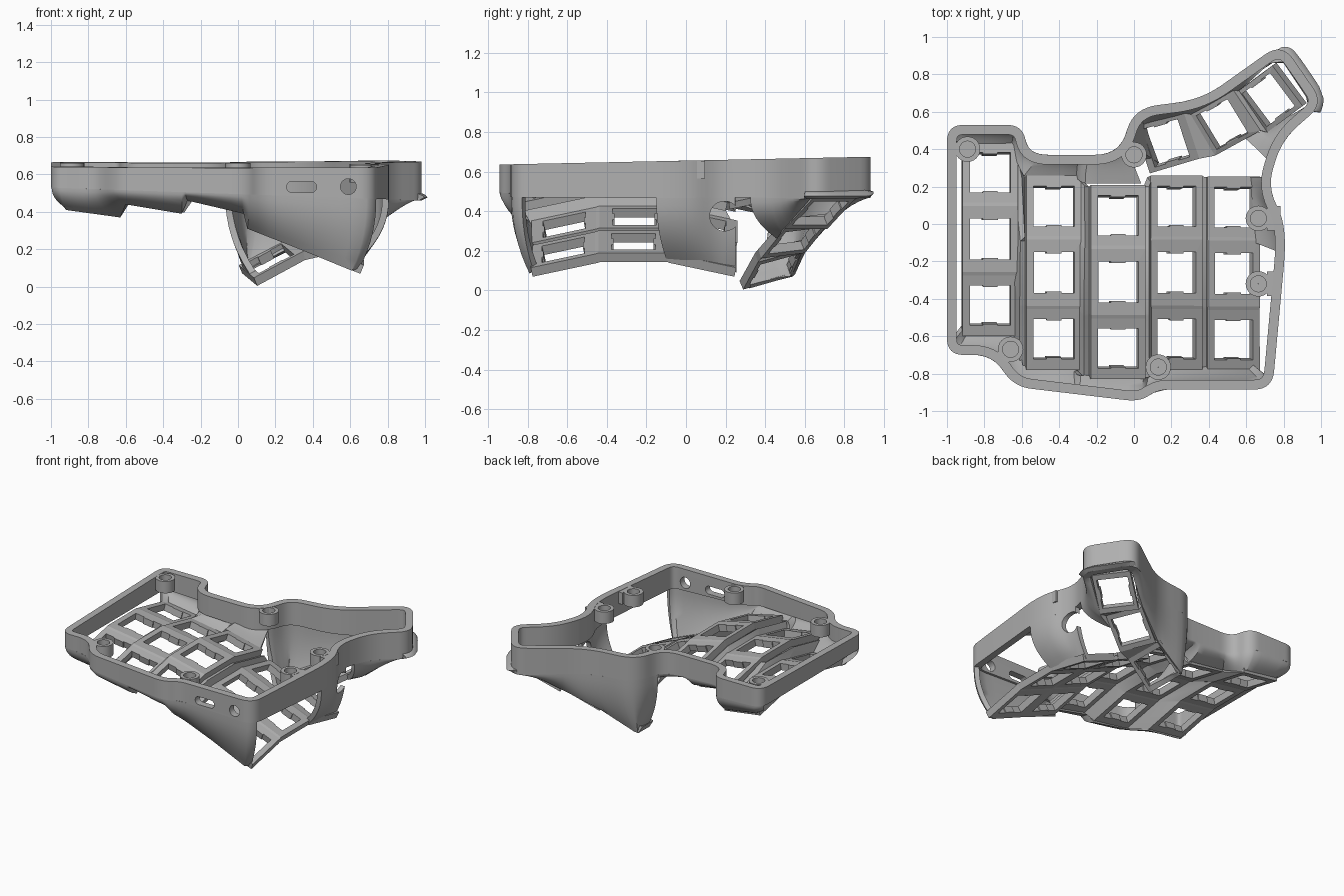
import bpy, bmesh, math
from mathutils import Vector as V
from mathutils.geometry import intersect_point_line

if "Cube" in bpy.data.objects:
    bpy.data.objects.remove(bpy.data.objects["Cube"])

grey = bpy.data.materials.new("grey plastic")
grey.use_nodes = True
COLOUR = (0.43, 0.43, 0.43, 1)
grey.diffuse_color = COLOUR
grey.node_tree.nodes["Principled BSDF"].inputs["Base Color"].default_value = COLOUR


def activate(ob):
    bpy.ops.object.select_all(action="DESELECT")
    ob.select_set(True)
    bpy.context.view_layer.objects.active = ob


def finish(name, bm, thickness=0, smooth=True):
    """Turn a bmesh into an object, thickened on the inner side."""
    mesh = bpy.data.meshes.new(name)
    bm.to_mesh(mesh)
    bm.free()
    ob = bpy.data.objects.new(name, mesh)
    bpy.context.collection.objects.link(ob)
    mesh.materials.append(grey)
    activate(ob)
    if thickness:
        mod = ob.modifiers.new("thickness", "SOLIDIFY")
        mod.thickness, mod.offset = thickness, -1
        bpy.ops.object.modifier_apply(modifier=mod.name)
    if smooth:
        bpy.ops.object.shade_smooth_by_angle(angle=math.radians(35))
    return ob


def skin(name, rows, closed=False, thickness=0):
    """Surface stretched over rows of points, top row first."""
    bm = bmesh.new()
    grid = [[bm.verts.new(p) for p in row] for row in rows]
    n = len(rows[0])
    for a, b in zip(grid, grid[1:]):
        for i in range(n if closed else n - 1):
            j = (i + 1) % n
            bm.faces.new((a[i], b[i], b[j], a[j]))
    bmesh.ops.remove_doubles(bm, verts=bm.verts, dist=.0001)
    return finish(name, bm, thickness)


def rounded(corners, steps=8):
    """Closed outline with softened corners (x, y, size)."""
    out = []
    for i, (x, y, r) in enumerate(corners):
        p = V((x, y))
        before = V(corners[i - 1][:2]) - p
        after = V(corners[(i + 1) % len(corners)][:2]) - p
        a = p + before.normalized() * min(r, before.length * .45)
        b = p + after.normalized() * min(r, after.length * .45)
        for k in range(steps + 1):
            t = k / steps
            out.append(a * (1 - t) ** 2 + p * 2 * t * (1 - t) + b * t * t)
    return out


def inset(points, d):
    """Shift a counter-clockwise outline inwards."""
    out = []
    for i, p in enumerate(points):
        along = (points[(i + 1) % len(points)] - points[i - 1]).normalized()
        out.append(p + V((-along.y, along.x)) * d)
    return out


def rim_bottom(x):
    return 0.53 - 0.035 * (x + 1)


# Rim around the open top
outline = rounded([
    (-1, -.70, .09), (-.76, -.70, .1), (-.64, -.87, .09), (.03, -.95, .08),
    (.13, -.885, .06), (.74, -.885, .1), (.82, -.02, .2), (.715, .2, .1),
    (.79, .45, .12), (1.015, .645, .1), (.79, .97, .11), (.36, .665, .14),
    (0, .62, .13), (-.08, .37, .13), (-.56, .37, .1), (-.6, .53, .08), (-1, .53, .09)])
inner = inset(outline, .052)


def top_row(points):
    return [(p.x, p.y, .655 + .021 * p.y) for p in points]


def low_row(points):
    return [(p.x, p.y, rim_bottom(p.x)) for p in points]


rim = skin("rim", [top_row(outline), low_row(outline), low_row(inner),
                   top_row(inner), top_row(outline)], True)


def snap(p):
    """Closest point on the rim outline."""
    best = []
    for a, b in zip(outline, outline[1:] + outline[:1]):
        q, t = intersect_point_line(p, a, b)
        q = a.lerp(b, min(1, max(0, t)))
        best.append(((q - p).length, q.x, q.y))
    return min(best)[1:]


# Walls that curve from the rim down to the key plates
def wall(name, points, steps=8, cuts=5):
    path = []
    for a, b in zip(points, points[1:]):
        path += [[p + (q - p) * k / cuts for p, q in zip(a, b)] for k in range(cuts)]
    path.append(points[-1])
    rows = [[] for k in range(steps + 1)]
    for tx, ty, bx, by, bz in path:
        tx, ty = snap(V((tx, ty)))
        top = rim_bottom(tx)
        for k, row in enumerate(rows):
            t = k / steps
            s = t ** 2.2
            row.append((tx + (bx - tx) * s, ty + (by - ty) * s, top + (bz - top) * t))
    return skin(name, rows, thickness=.035)


wall("front_wall", [
    (-.99, -.64, -.92, -.54, .42), (-.95, -.70, -.92, -.60, .41), (-.76, -.71, -.63, -.60, .37),
    (-.66, -.84, -.60, -.77, .44), (-.30, -.905, -.30, -.78, .39), (-.28, -.907, -.27, -.82, .46),
    (.02, -.935, .03, -.82, .39), (.06, -.925, .05, -.78, .31), (.33, -.885, .33, -.78, .20),
    (.69, -.885, .61, -.79, .085), (.745, -.83, .65, -.77, .1)])
wall("back_wall", [
    (-.05, .44, .03, .22, .41), (-.16, .37, -.10, .22, .44), (-.24, .37, -.25, .22, .475),
    (-.29, .37, -.285, .26, .41), (-.5, .37, -.58, .26, .45), (-.585, .45, -.63, .41, .39),
    (-.64, .53, -.64, .44, .39), (-.94, .53, -.90, .44, .43), (-.99, .48, -.92, .38, .44)])
side_wall = wall("right_side_wall", [
    (.803, -.15, .665, -.10, .16), (.80, 0, .665, .02, .15),
    (.76, .11, .66, .14, .13), (.725, .2, .655, .20, .11), (.72, .25, .64, .255, .09)])
wall("thumb_wall", [
    (.735, .33, .60, .46, .26), (.79, .44, .70, .485, .30), (.96, .60, .93, .635, .47),
    (.985, .67, .92, .68, .47), (.83, .90, .80, .86, .48), (.75, .93, .74, .86, .465),
    (.50, .765, .53, .725, .335), (.36, .67, .29, .605, .20), (.10, .63, .05, .55, .08),
    (.01, .60, .025, .54, .07), (-.045, .47, .05, .46, .05), (-.03, .40, .105, .32, .01)])


# Strips of square-holed key plates; each plate is (centre, across, along)
def key_strip(name, plates, half_u, half_v, along_v=True, hole=.11):
    bm = bmesh.new()
    last = None
    edges = ([], [])
    signs = ((-1, -1), (1, -1), (1, 1), (-1, 1))
    for c, u, v in plates:
        def at(a, b):
            return bm.verts.new(c + u * a + v * b)
        frame = [at(a * half_u, b * half_v) for a, b in signs]
        opening = [at(a * hole, b * hole) for a, b in signs]
        for i in range(4):
            j = (i + 1) % 4
            bm.faces.new((frame[i], opening[i], opening[j], frame[j]))
        # Small clip tabs on two sides of the hole
        for s in (-1, 1):
            bm.faces.new([at(a * .04, s * hole + (b - s) * .004) for a, b in signs][::-1])
        near, far = ((0, 1), (3, 2)) if along_v else ((3, 0), (2, 1))
        if last:
            bm.faces.new((last[0], frame[near[0]], frame[near[1]], last[1]))
        last = [frame[k] for k in far]
        for side in (0, 1):
            edges[side].extend(frame[k].co.copy() for k in (near[side], far[side]))
    bmesh.ops.recalc_face_normals(bm, faces=bm.faces)
    for f in bm.faces:
        if f.normal.z > 0:
            f.normal_flip()
    finish(name, bm, .05, smooth=False)
    return edges


previous = None
columns = [(-.775, -.08, .47, 8), (-.435, -.26, .495, 9), (-.095, -.31, .505, 13),
           (.21, -.26, .326, 22), (.515, -.265, .2, 22)]
for n, (x, y, z, tilt) in enumerate(columns, 1):
    t = math.radians(tilt)
    across = V((math.cos(t), 0, -math.sin(t)))
    plates = []
    for k in (-1, 0, 1):
        a = math.radians(-12 * k)
        plates.append((V((x, y + .345 * k, z - .04 * abs(k))), across,
                       V((0, math.cos(a), math.sin(a)))))
    left, right = key_strip(f"key_column_{n}", plates, .15, .168)
    if previous:
        skin(f"column_step_{n}", [left, previous], thickness=.03)
    previous = right

key_strip("thumb_keys", [
    (V((.19, .45, .107)), V((.85, .25, .46)), V((-.3, .92, .25))),
    (V((.49, .55, .25)), V((.76, .40, .50)), V((-.5, .82, .10))),
    (V((.74, .68, .39)), V((.68, .50, .54)), V((-.6, .80, 0)))], .15, .135, False)


# Screw bosses with blind holes
def ring(x, y, r, z, n=24):
    return [(x + r * math.cos(k * math.tau / n), y + r * math.sin(k * math.tau / n), z)
            for k in range(n)]


for x, y in ((-.89, .40), (0, .37), (-.66, -.67), (.13, -.765), (.665, .03), (.665, -.32)):
    top = .654 + .021 * y
    profile = ((.001, top - .05), (.043, top - .05), (.043, top), (.068, top),
               (.068, top - .09), (.001, top - .09))
    skin("screw_boss", [ring(x, y, r, z) for r, z in profile], True)
    if x > .5:
        bm = bmesh.new()
        bmesh.ops.create_cube(bm, size=1)
        bmesh.ops.scale(bm, vec=(.07, .13, .088), verts=bm.verts)
        bmesh.ops.translate(bm, vec=(x + .082, y, top - .045), verts=bm.verts)
        finish("boss_tab", bm, smooth=False)


# Ports cut through the front and the side
def cut_port(target, centre, radius, stretch, push):
    bm = bmesh.new()
    push = V(push)
    across = V((0, 0, 1)).cross(push).normalized()
    flat = []
    for k in range(32):
        a = (k + .5) * math.tau / 32
        c = math.cos(a)
        p = across * (c * radius + math.copysign(stretch, c)) + V((0, 0, math.sin(a) * radius))
        flat.append(bm.verts.new(p + V(centre) - push / 2))
    moved = bmesh.ops.extrude_face_region(bm, geom=[bm.faces.new(flat)], use_keep_orig=True)["geom"]
    bmesh.ops.translate(bm, vec=push, verts=[g for g in moved if isinstance(g, bmesh.types.BMVert)])
    bmesh.ops.recalc_face_normals(bm, faces=bm.faces)
    cutter = finish("port_cutter", bm, smooth=False)
    cutter.hide_render = True
    mod = target.modifiers.new("port", "BOOLEAN")
    mod.operation, mod.object = "DIFFERENCE", cutter
    activate(target)
    bpy.ops.object.modifier_apply(modifier=mod.name)
    bpy.ops.object.shade_smooth_by_angle(angle=math.radians(35))
    bpy.data.objects.remove(cutter)


cut_port(rim, (.34, -.87, .533), .03, .05, (0, .2, 0))
cut_port(rim, (.59, -.87, .535), .042, 0, (0, .2, 0))
cut_port(side_wall, (.72, .195, .375), .075, 0, (.3, 0, 0))
